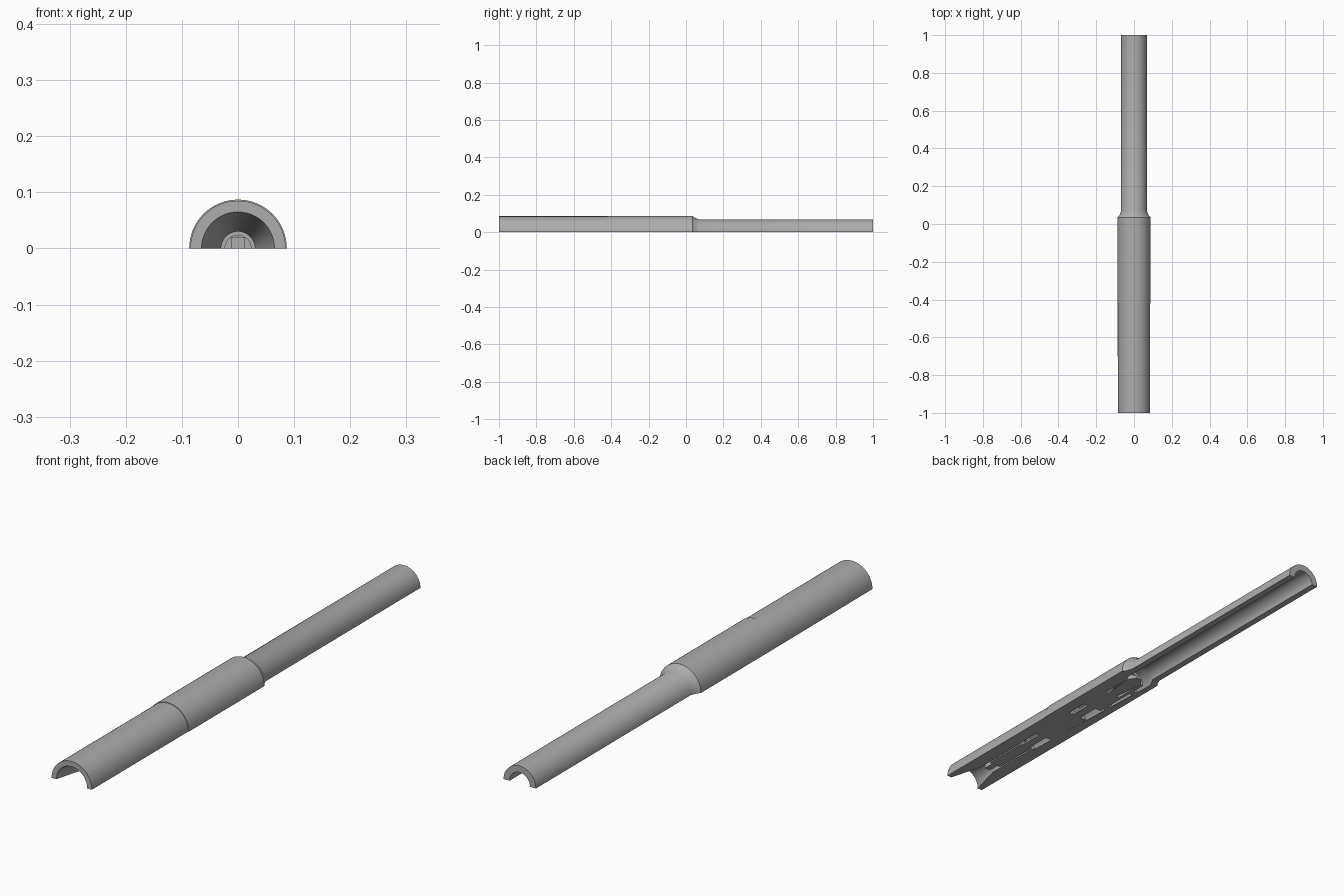
import bpy, bmesh, math

if "Cube" in bpy.data.objects:
    bpy.data.objects.remove(bpy.data.objects["Cube"])

SEG = 32
grey = bpy.data.materials.new("metal_grey")
grey.diffuse_color = (0.42, 0.42, 0.42, 1)
grey.use_nodes = True
grey.node_tree.nodes["Principled BSDF"].inputs["Base Color"].default_value = grey.diffuse_color


def half_lathe(name, profile):
    """Revolve a closed (y, radius) section half a turn about the y axis."""
    bm = bmesh.new()
    rows = []
    for i in range(SEG + 1):
        a = math.pi * i / SEG
        rows.append([bm.verts.new((r * math.cos(a), y, r * math.sin(a))) for y, r in profile])
    n = len(profile)
    for p, q in zip(rows, rows[1:]):
        for k in range(n):
            j = (k + 1) % n
            if profile[k][1] + profile[j][1] > 0:
                bm.faces.new((p[k], p[j], q[j], q[k]))
    caps = [bm.faces.new(rows[0]), bm.faces.new(list(reversed(rows[-1])))]
    bmesh.ops.triangulate(bm, faces=caps)
    bmesh.ops.remove_doubles(bm, verts=bm.verts, dist=1e-5)
    bmesh.ops.dissolve_degenerate(bm, edges=bm.edges, dist=1e-6)
    bmesh.ops.recalc_face_normals(bm, faces=bm.faces)
    me = bpy.data.meshes.new(name)
    bm.to_mesh(me)
    bm.free()
    me.materials.append(grey)
    ob = bpy.data.objects.new(name, me)
    bpy.context.collection.objects.link(ob)
    bpy.context.view_layer.objects.active = ob
    ob.select_set(True)
    bpy.ops.object.shade_smooth_by_angle(angle=math.radians(30))
    ob.select_set(False)
    return ob


def rod(name, y0, y1, r):
    return half_lathe(name, [(y0, 0), (y0, r), (y1, r), (y1, 0)])


def ring(name, y0, y1, r0, r1):
    return half_lathe(name, [(y0, r0), (y0, r1), (y1, r1), (y1, r0)])


# Outer casing: wide body, shoulder and long narrow tube, with a flared mouth
half_lathe("casing", [
    (-1, 0.085), (-0.42, 0.085), (-0.42, 0.087), (0.035, 0.087), (0.045, 0.078),
    (0.07, 0.068), (1, 0.068), (1, 0.043), (0.06, 0.043), (0.02, 0.064),
    (-0.84, 0.064), (-0.84, 0.03), (-0.87, 0.03), (-1, 0.065)])

# Inner sleeve and spacer rings
ring("front_sleeve", -0.84, -0.64, 0.03, 0.045)
for y in (-0.70, -0.52, -0.37, -0.22, -0.07):
    ring("spacer_ring", y - 0.012, y + 0.012, 0.042, 0.066)

# Core pieces along the axis
rod("front_core", -0.82, -0.64, 0.024)
rod("front_stem", -0.64, -0.54, 0.016)
rod("middle_core", -0.54, -0.34, 0.045)
rod("middle_stem", -0.34, -0.25, 0.018)
rod("rear_core", -0.25, -0.13, 0.045)
ring("rear_sleeve", -0.13, 0.0, 0.032, 0.045)
half_lathe("valve_cone", [(-0.13, 0), (-0.13, 0.018), (-0.06, 0.018), (-0.03, 0.03),
                          (0.0, 0.03), (0.03, 0.012), (0.03, 0)])

# Square pin in the mouth
bpy.ops.mesh.primitive_cube_add(size=1, location=(0, -0.84, 0.01))
pin = bpy.context.object
pin.name = "square_pin"
pin.scale = (0.024, 0.05, 0.02)
pin.data.materials.append(grey)
